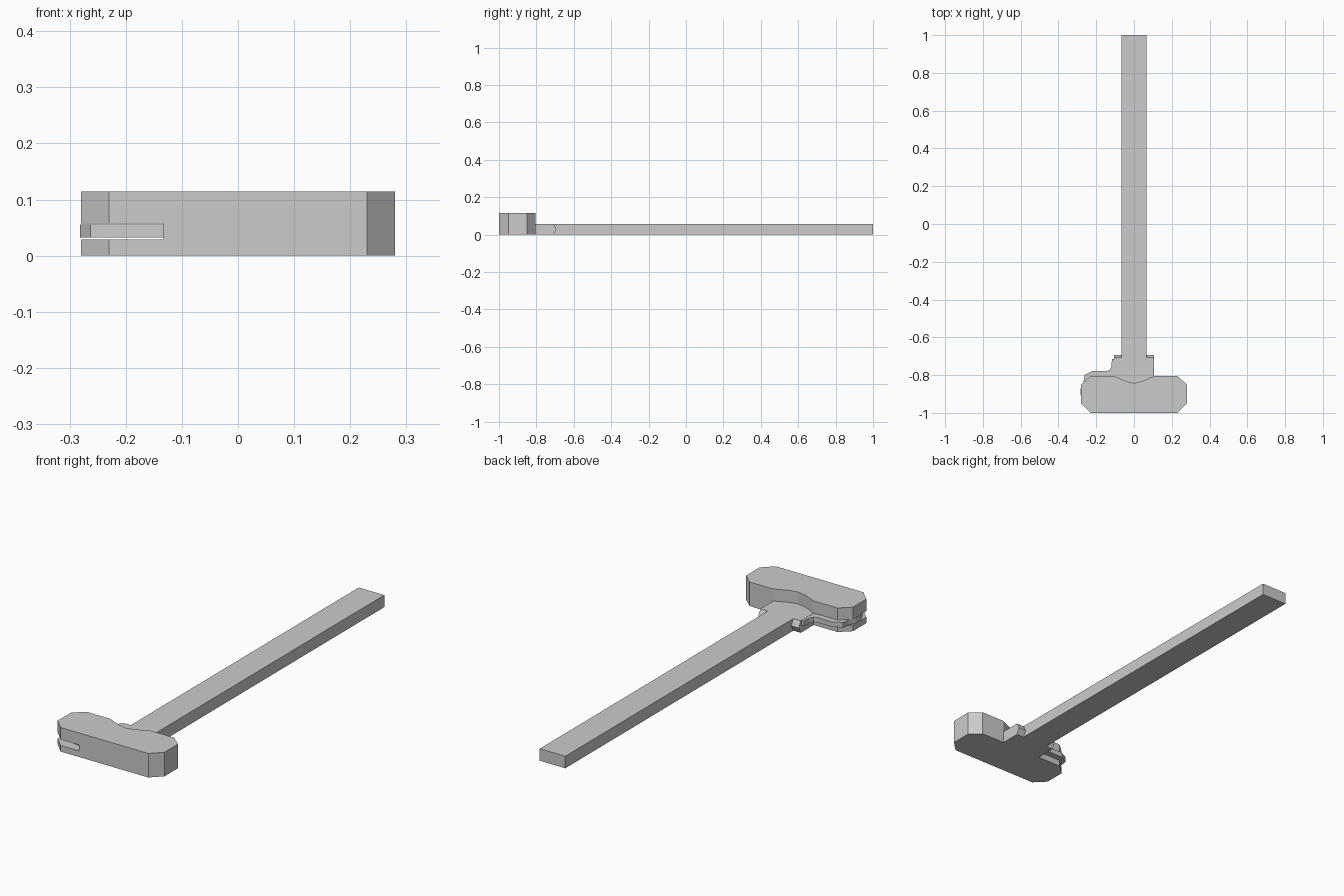
import bpy, bmesh

if "Cube" in bpy.data.objects:
    bpy.data.objects.remove(bpy.data.objects["Cube"])


def prism(name, pts, lo, hi, axis="Z"):
    """Extrude a 2D outline: (x, y) along Z, or (y, z) along X."""
    bm = bmesh.new()

    def place(p, h):
        return (p[0], p[1], h) if axis == "Z" else (h, p[0], p[1])

    bottom = [bm.verts.new(place(p, lo)) for p in pts]
    top = [bm.verts.new(place(p, hi)) for p in pts]
    bm.faces.new(bottom)
    bm.faces.new(top)
    n = len(pts)
    for i in range(n):
        j = (i + 1) % n
        bm.faces.new((bottom[i], bottom[j], top[j], top[i]))
    bmesh.ops.recalc_face_normals(bm, faces=bm.faces)
    mesh = bpy.data.meshes.new(name)
    bm.to_mesh(mesh)
    bm.free()
    obj = bpy.data.objects.new(name, mesh)
    bpy.context.collection.objects.link(obj)
    return obj


HEAD_H, BAR_H = 0.114, 0.057
SLOT_LO, LATCH_LO = 0.029, 0.032
SHAFT, NECK = 0.067, 0.106

# Scalloped edge shared by the head and the neck, left to right
scallop = [(-NECK, -0.805), (-0.045, -0.832), (0, -0.842), (0.045, -0.832), (NECK, -0.805)]

# Chamfered cross head
head = prism("head", [(-0.23, -1), (0.23, -1), (0.28, -0.95), (0.28, -0.85), (0.23, -0.805)]
             + scallop[::-1]
             + [(-0.23, -0.805), (-0.28, -0.85), (-0.28, -0.95)], 0, HEAD_H)

# Slot through the left side of the head
cutter = prism("slot_cutter", [(-0.4, -1.1), (-0.133, -1.1), (-0.133, -0.7), (-0.4, -0.7)],
               SLOT_LO, BAR_H)
cutter.hide_render = True
cut = head.modifiers.new("slot", "BOOLEAN")
cut.operation, cut.solver, cut.object = "DIFFERENCE", "EXACT", cutter
bpy.context.view_layer.objects.active = head
bpy.ops.object.modifier_apply(modifier=cut.name)
bpy.data.objects.remove(cutter)

# Long bar with the wider neck
prism("shaft_and_neck", scallop
      + [(NECK, -0.708), (SHAFT, -0.708), (SHAFT, 1), (-SHAFT, 1), (-SHAFT, -0.708), (-NECK, -0.708)],
      0, BAR_H)

# Pointed shoulders either side of the shaft
shoulder = prism("shoulders", [(-0.708, 0), (-0.693, BAR_H / 2), (-0.708, BAR_H)], SHAFT, NECK, "X")
shoulder.modifiers.new("mirror", "MIRROR")

# Latch lever sitting in the slot
prism("latch", [(-NECK, -0.715), (-0.117, -0.715), (-0.119, -0.755), (-0.128, -0.772),
                (-0.142, -0.778), (-0.22, -0.778), (-0.262, -0.8), (-0.267, -0.835),
                (-0.282, -0.87), (-0.282, -0.905), (-0.263, -0.945), (-0.133, -0.965),
                (-0.133, -0.806), (-NECK, -0.804)], LATCH_LO, BAR_H - 0.001)
